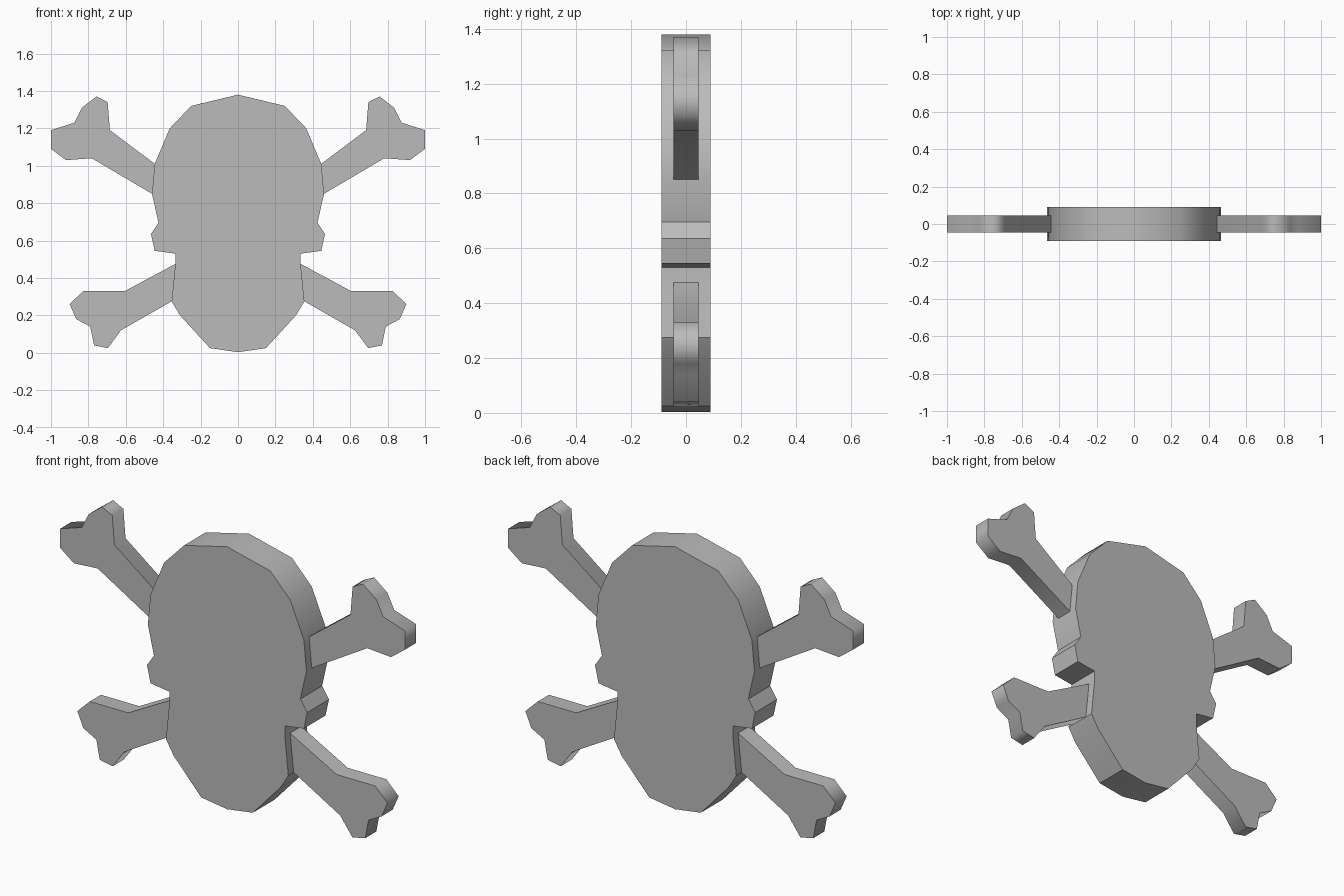
import bpy
import bmesh
from math import radians

if "Cube" in bpy.data.objects:
    bpy.data.objects.remove(bpy.data.objects["Cube"], do_unlink=True)

# Single flat grey
grey = bpy.data.materials.new("plain_grey")
grey.use_nodes = True
colour = (0.5, 0.5, 0.5, 1)
grey.diffuse_color = colour
grey.node_tree.nodes["Principled BSDF"].inputs["Base Color"].default_value = colour


def slab(name, outline, half_depth, smooth_angle):
    """Extrude an x-z outline along y, centred on y = 0."""
    bm = bmesh.new()
    front = bm.faces.new([bm.verts.new((x, -half_depth, z)) for x, z in outline])
    extruded = bmesh.ops.extrude_face_region(bm, geom=[front], use_keep_orig=True)
    back = [v for v in extruded["geom"] if isinstance(v, bmesh.types.BMVert)]
    bmesh.ops.translate(bm, verts=back, vec=(0, 2 * half_depth, 0))
    bmesh.ops.recalc_face_normals(bm, faces=bm.faces)
    mesh = bpy.data.meshes.new(name)
    bm.to_mesh(mesh)
    bm.free()
    mesh.materials.append(grey)
    obj = bpy.data.objects.new(name, mesh)
    bpy.context.collection.objects.link(obj)
    bpy.ops.object.select_all(action="DESELECT")
    obj.select_set(True)
    bpy.context.view_layer.objects.active = obj
    bpy.ops.object.shade_smooth_by_angle(angle=radians(smooth_angle))


# Skull: left half from crown to chin, mirrored
half = [(0, 1.38), (0.25, 1.32), (0.365, 1.2), (0.445, 1.01), (0.46, 0.85),
        (0.425, 0.695), (0.465, 0.635), (0.445, 0.545), (0.335, 0.53),
        (0.335, 0.475), (0.355, 0.275), (0.31, 0.2), (0.15, 0.025), (0, 0.003)]
skull = half + [(-x, z) for x, z in reversed(half[1:-1])]
slab("skull", skull, 0.09, 35)

# Crossed bones: knobbed ends showing on each side of the skull
bones = {
    "upper_bone": [(0.445, 1.01), (0.685, 1.19), (0.697, 1.34), (0.757, 1.37),
                   (0.835, 1.31), (0.875, 1.23), (1, 1.19), (1, 1.09),
                   (0.92, 1.03), (0.782, 1.04), (0.46, 0.85)],
    "lower_bone": [(0.335, 0.475), (0.605, 0.33), (0.828, 0.33), (0.9, 0.26),
                   (0.865, 0.18), (0.79, 0.14), (0.77, 0.04), (0.696, 0.025),
                   (0.626, 0.12), (0.355, 0.275)],
}
for name, outline in bones.items():
    for side, sign in (("left", 1), ("right", -1)):
        slab(f"{side}_{name}", [(sign * x, z) for x, z in outline], 0.046, 75)
